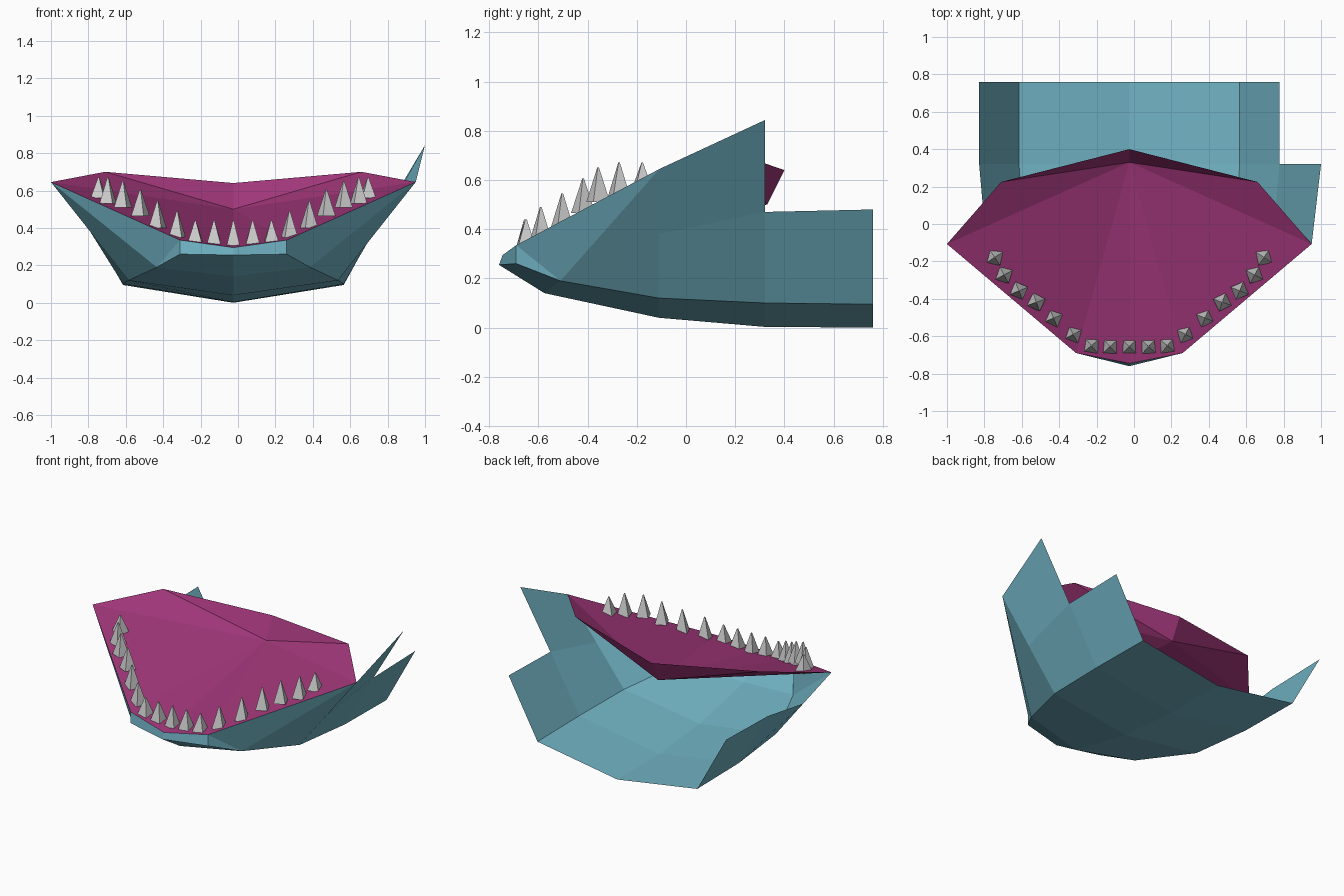
import bpy, bmesh
from mathutils import Matrix, Vector

if "Cube" in bpy.data.objects:
    bpy.data.objects.remove(bpy.data.objects["Cube"])

CX = -0.025  # the jaw's mirror line; one missing left flap shifts it off centre


def material(name, color):
    m = bpy.data.materials.new(name)
    m.diffuse_color = (*color, 1)
    m.use_nodes = True
    m.node_tree.nodes["Principled BSDF"].inputs["Base Color"].default_value = m.diffuse_color
    return m


def add_object(name, bm, mat=None):
    bmesh.ops.remove_doubles(bm, verts=bm.verts, dist=0.001)
    me = bpy.data.meshes.new(name)
    bm.to_mesh(me)
    bm.free()
    ob = bpy.data.objects.new(name, me)
    bpy.context.collection.objects.link(ob)
    if mat:
        me.materials.append(mat)
    return ob


def add_face(bm, points, side):
    """Face from right-half points; side -1 mirrors it to the left."""
    vs = [bm.verts.new((CX + side * x, y, z)) for x, y, z in points]
    bm.faces.new(vs if side > 0 else vs[::-1])


# Shared right-half points, x measured from the mirror line
lip_mid, lip_side = (0, -0.745, 0.295), (0.285, -0.69, 0.335)
corner = (0.975, -0.107, 0.645)
keel = [(0, -0.76, 0.255), (0, -0.575, 0.14), (0, -0.11, 0.04), (0, 0.32, 0.003), (0, 0.76, 0.0)]
chine = [(0.285, -0.69, 0.26), (0.41, -0.51, 0.19), (0.56, -0.11, 0.12),
         (0.59, 0.32, 0.10), (0.59, 0.76, 0.095)]
rail = [(0.765, -0.11, 0.38), (0.803, 0.32, 0.47), (0.803, 0.76, 0.48)]
flap_tip = (1.025, 0.32, 0.843)

# Open jaw shell: bottom panels, side walls, nose lip
bm = bmesh.new()
for s in (1, -1):
    for i in range(4):
        add_face(bm, (keel[i], keel[i + 1], chine[i + 1], chine[i]), s)
    for i in range(2):
        add_face(bm, (chine[i + 2], chine[i + 3], rail[i + 1], rail[i]), s)
    add_face(bm, (keel[0], chine[0], lip_side, lip_mid), s)
    add_face(bm, (lip_side, chine[0], chine[1]), s)
    add_face(bm, (lip_side, chine[1], corner), s)
    add_face(bm, (chine[1], chine[2], rail[0], corner), s)
# Raised cheek flap, present on the right only
add_face(bm, (rail[0], rail[1], flap_tip, corner), 1)
add_object("jaw_shell", bm, material("teal", (0.165, 0.45, 0.55)))

# Mouth lining: sloped floor and low back wall
throat, back_mid, back_side = (0, 0.33, 0.50), (0, 0.40, 0.64), (0.685, 0.225, 0.70)
bm = bmesh.new()
for s in (1, -1):
    add_face(bm, (lip_mid, lip_side, throat), s)
    add_face(bm, (lip_side, corner, throat), s)
    add_face(bm, (throat, corner, back_side), s)
    add_face(bm, (throat, back_side, back_mid), s)
add_object("mouth_lining", bm, material("magenta", (0.35, 0.037, 0.19)))

# Teeth: four-sided spikes along the lip, (x, y, base z, tip z, turn)
row = [(0, -0.655, 0.30, 0.44, 0), (0.103, -0.655, 0.315, 0.44, 0.05),
       (0.203, -0.65, 0.325, 0.44, 0.1), (0.30, -0.59, 0.35, 0.49, 0.3),
       (0.405, -0.503, 0.40, 0.545, 0.4), (0.497, -0.418, 0.465, 0.605, 0.45),
       (0.59, -0.357, 0.51, 0.65, 0.4), (0.67, -0.272, 0.53, 0.67, 0.3),
       (0.72, -0.178, 0.56, 0.67, 0.2)]
bm = bmesh.new()
for i, (x, y, z0, z1, turn) in enumerate(row):
    for s in ((1, -1) if i else (1,)):
        place = (Matrix.Translation(Vector((CX + s * x, y, (z0 + z1) / 2)))
                 @ Matrix.Rotation(s * turn + 0.785, 4, 'Z'))
        bmesh.ops.create_cone(bm, cap_ends=True, segments=4, radius1=0.052,
                              radius2=0.004, depth=z1 - z0, matrix=place)
add_object("teeth", bm)
